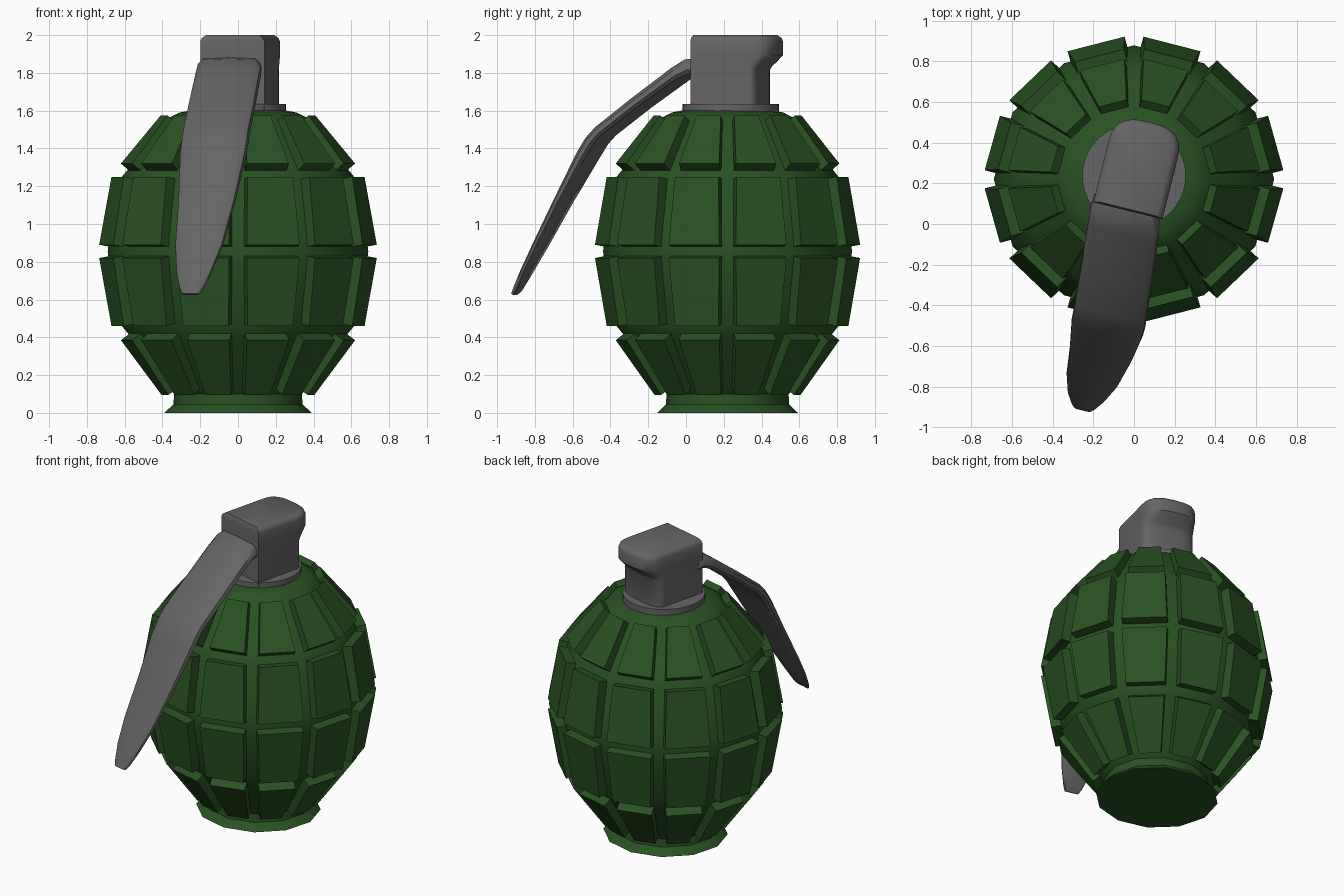
import bpy, bmesh
from math import sin, cos, pi, radians, hypot
from mathutils import Matrix, Vector

if "Cube" in bpy.data.objects:
    bpy.data.objects.remove(bpy.data.objects["Cube"])


def material(name, rgb):
    m = bpy.data.materials.new(name)
    m.diffuse_color = (*rgb, 1)
    m.use_nodes = True
    m.node_tree.nodes["Principled BSDF"].inputs["Base Color"].default_value = m.diffuse_color
    return m


GREEN = material("green", (0.022, 0.085, 0.016))
GREY = material("dark_grey", (0.13, 0.13, 0.13))


def finish(name, bm, mat, smooth=None, matrix=None):
    bmesh.ops.recalc_face_normals(bm, faces=bm.faces)
    me = bpy.data.meshes.new(name)
    bm.to_mesh(me)
    bm.free()
    if matrix is not None:
        me.transform(matrix)
    ob = bpy.data.objects.new(name, me)
    bpy.context.collection.objects.link(ob)
    me.materials.append(mat)
    if smooth:
        bpy.context.view_layer.objects.active = ob
        ob.select_set(True)
        bpy.ops.object.shade_smooth_by_angle(angle=radians(smooth))
        ob.select_set(False)
    return ob


def loft(rings):
    """Skin closed rings of points and cap both ends."""
    bm = bmesh.new()
    loops = [[bm.verts.new(p) for p in r] for r in rings]
    n = len(loops[0])
    for a, b in zip(loops, loops[1:]):
        for i in range(n):
            j = (i + 1) % n
            bm.faces.new((a[i], a[j], b[j], b[i]))
    bm.faces.new(loops[0])
    bm.faces.new(loops[-1])
    return bm


def circle(r, z, n):
    return [(r * cos(2 * pi * i / n), r * sin(2 * pi * i / n), z) for i in range(n)]


# The body is slightly flattened front to back
BODY = Matrix.Translation((0, 0.22, 0)) @ Matrix.Diagonal((1, 0.955, 1, 1))

# Twelve-sided core with foot flange
profile = [(0.39, 0), (0.342, 0.045), (0.338, 0.10), (0.37, 0.13), (0.565, 0.40),
           (0.615, 0.46), (0.68, 0.78), (0.69, 0.855), (0.68, 0.93), (0.615, 1.25),
           (0.565, 1.31), (0.37, 1.56), (0.31, 1.59), (0.23, 1.605)]
finish("body_core", loft([circle(r, z, 12) for r, z in profile]), GREEN, 35, BODY)

# Raised plates: (r, z, half width) at the lower and upper end of each row
rows = [((0.40, 0.095, 0.070), (0.611, 0.385, 0.115)),
        ((0.660, 0.46, 0.125), (0.722, 0.82, 0.145)),
        ((0.722, 0.89, 0.145), (0.660, 1.25, 0.125)),
        ((0.611, 1.32, 0.115), (0.405, 1.575, 0.070))]
bm = bmesh.new()
for lo, hi in rows:
    dr, dz = hi[0] - lo[0], hi[1] - lo[1]
    length = hypot(dr, dz)
    nr, nz = dz / length * 0.09, -dr / length * 0.09
    for k in range(12):
        turn = Matrix.Rotation(radians(15 + 30 * k), 4, 'Z')
        outer, inner = [], []
        for (r, z, w), s in ((lo, -1), (lo, 1), (hi, 1), (hi, -1)):
            outer.append(bm.verts.new(turn @ Vector((r, s * w, z))))
            inner.append(bm.verts.new(turn @ Vector((r - nr, s * w, z - nz))))
        bm.faces.new(outer)
        bm.faces.new(inner[::-1])
        for i in range(4):
            j = (i + 1) % 4
            bm.faces.new((outer[i], inner[i], inner[j], outer[j]))
finish("body_plates", bm, GREEN, None, BODY)

# Round collar
COLLAR = Matrix.Translation((0, 0.237, 0))
finish("collar", loft([circle(0.255, 1.57, 40), circle(0.255, 1.635, 40)]), GREY, 35, COLLAR)

# Head and lever share a frame turned about the vertical
HEAD = Matrix.Translation((-0.03, 0.065, 0)) @ Matrix.Rotation(radians(-14), 4, 'Z')


def d_shape(z, back, inset=0.0, n=14):
    """Square front, rounded back."""
    w, start = 0.175 - inset, 0.31
    pts = [(-w, inset * 0.3, z), (w, inset * 0.3, z)]
    for i in range(n + 1):
        a = pi * i / n
        c = cos(a)
        u = w * abs(c) ** 0.75 * (1 if c > 0 else -1)
        pts.append((u, start + (back - inset - start) * max(sin(a), 0) ** 0.75, z))
    return pts


head_rings = [d_shape(1.60, 0.37), d_shape(1.815, 0.37), d_shape(1.835, 0.385),
              d_shape(1.865, 0.42), d_shape(1.895, 0.45), d_shape(1.965, 0.45),
              d_shape(1.985, 0.45, 0.008), d_shape(2.0, 0.45, 0.03)]
finish("head", loft(head_rings), GREY, 38, HEAD)

# Bent lever: (v, top z, side shift, half width, thickness) along its length
path = [(0.03, 1.885, -0.015, 0.165, 0.10), (-0.045, 1.875, -0.01, 0.175, 0.085),
        (-0.12, 1.825, 0.00, 0.178, 0.07), (-0.33, 1.665, 0.02, 0.182, 0.062),
        (-0.52, 1.515, 0.035, 0.182, 0.06), (-0.57, 1.46, 0.04, 0.182, 0.06),
        (-0.62, 1.38, 0.04, 0.180, 0.06), (-0.75, 1.13, 0.04, 0.155, 0.045),
        (-0.87, 0.90, 0.03, 0.130, 0.036), (-0.95, 0.75, 0.022, 0.095, 0.032),
        (-0.995, 0.66, 0.02, 0.062, 0.028), (-1.008, 0.632, 0.02, 0.045, 0.018)]
section = [(-1, -0.75), (-0.97, -0.35), (-0.82, -0.06), (0, 0.0), (0.82, -0.06),
           (0.97, -0.35), (1, -0.75), (0.9, -1), (0, -0.9), (-0.9, -1)]
rings = []
for i, (v, z, shift, w, t) in enumerate(path):
    a, b = path[max(i - 1, 0)], path[min(i + 1, len(path) - 1)]
    tv, tz = b[0] - a[0], b[1] - a[1]
    m = hypot(tv, tz)
    nv, nz = tz / m, -tv / m
    rings.append([(shift + w * s, v + nv * t * h, z + nz * t * h) for s, h in section])
finish("lever", loft(rings), GREY, 40, HEAD)
